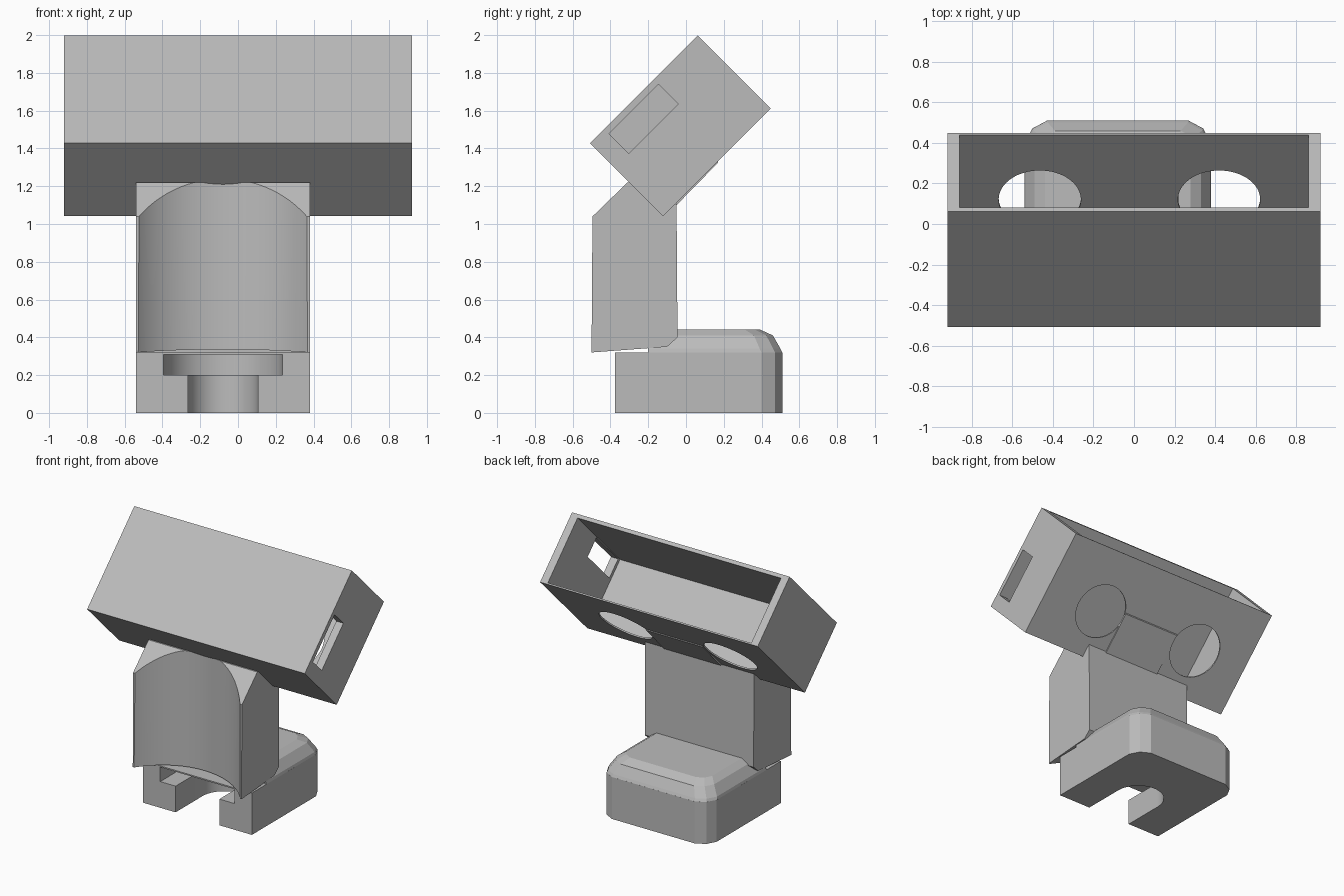
import bpy
import bmesh
from math import sin, cos, pi, radians
from mathutils import Matrix, Vector

default = bpy.data.objects.get("Cube")
if default:
    bpy.data.objects.remove(default, do_unlink=True)

grey = bpy.data.materials.new("plain grey")
grey.use_nodes = True
grey.diffuse_color = (0.5, 0.5, 0.5, 1)
for node in grey.node_tree.nodes:
    if node.type == "BSDF_PRINCIPLED":
        node.inputs["Base Color"].default_value = (0.5, 0.5, 0.5, 1)


def loft(name, rings, matrix=Matrix()):
    """Skin a stack of closed rings and cap both ends."""
    bm = bmesh.new()
    rows = [[bm.verts.new(p) for p in ring] for ring in rings]
    n = len(rows[0])
    for a, b in zip(rows, rows[1:]):
        for i in range(n):
            j = (i + 1) % n
            bm.faces.new((a[i], a[j], b[j], b[i]))
    bm.faces.new(rows[0][::-1])
    bm.faces.new(rows[-1])
    bmesh.ops.recalc_face_normals(bm, faces=bm.faces)
    mesh = bpy.data.meshes.new(name)
    bm.to_mesh(mesh)
    bm.free()
    mesh.transform(matrix)
    mesh.materials.append(grey)
    ob = bpy.data.objects.new(name, mesh)
    bpy.context.collection.objects.link(ob)
    return ob


def prism(name, plan, z0, z1, matrix=Matrix()):
    return loft(name, [[(x, y, z) for x, y in plan] for z in (z0, z1)], matrix)


def box(name, xs, ys, zs, matrix=Matrix()):
    plan = [(xs[0], ys[0]), (xs[1], ys[0]), (xs[1], ys[1]), (xs[0], ys[1])]
    return prism(name, plan, zs[0], zs[1], matrix)


def extrude_x(name, profile, x0, x1):
    return loft(name, [[(x, y, z) for y, z in profile] for x in (x0, x1)])


def circle(cx, cy, r, n=64):
    return [(cx + r * cos(2 * pi * i / n), cy + r * sin(2 * pi * i / n))
            for i in range(n)]


def carve(ob, cutters):
    """Subtract the cutters, then delete them."""
    for cutter in cutters:
        cutter.hide_render = True
        mod = ob.modifiers.new("cut", "BOOLEAN")
        mod.operation = "DIFFERENCE"
        mod.solver = "EXACT"
        mod.object = cutter
    bpy.context.view_layer.update()
    graph = bpy.context.evaluated_depsgraph_get()
    mesh = bpy.data.meshes.new_from_object(ob.evaluated_get(graph))
    ob.modifiers.clear()
    ob.data = mesh
    for cutter in cutters:
        bpy.data.objects.remove(cutter, do_unlink=True)
    bpy.ops.object.select_all(action="DESELECT")
    ob.select_set(True)
    bpy.context.view_layer.objects.active = ob
    bpy.ops.object.shade_smooth_by_angle(angle=radians(25))


LEFT, RIGHT, MID = 0.38, -0.54, -0.08

# Tilted open case with a side slot and two round holes in its rear wall
tilt = Matrix.Translation((0, -0.03, 1.52)) @ Matrix.Rotation(radians(45), 4, "X")
case = box("tilted_case", (-0.92, 0.92), (-0.403, 0.403), (-0.273, 0.273), tilt)
cuts = [
    box("case_hollow", (-0.86, 0.86), (-0.323, 0.6), (-0.262, 0.245), tilt),
    box("slot_cutter", (0.8, 1.0), (-0.297, 0.073), (0.089, 0.238), tilt),
]
for hole_x in (-0.465, 0.42):
    cuts.append(prism("hole_cutter", circle(hole_x, -0.049, 0.203),
                      -0.35, -0.2, tilt))
carve(case, cuts)

# Upright support with a sloped top and a concave front
body_profile = [(-0.5, 0.32), (-0.495, 1.04), (-0.31, 1.22), (-0.27, 1.22),
                (-0.08, 1.085), (-0.05, 1.11), (-0.045, 0.4), (-0.1, 0.35)]
body = extrude_x("upright_support", body_profile, RIGHT, LEFT)
carve(body, [prism("front_hollow", circle(MID, -0.874, 0.584, 96), 0.1, 1.6)])

# Thin lip running up the rear wall between the holes
extrude_x("rear_lip", [(-0.05, 1.1), (0.17, 1.325), (0.17, 1.337), (-0.05, 1.117)],
          -0.26, 0.22)


# Base block with bevelled rear corners
def base_plan(inset, front, back, corner):
    l, r = LEFT - inset, RIGHT + inset
    return [(r, front), (l, front), (l, back - corner), (l - corner * 0.35, back - corner * 0.35),
            (l - corner, back), (r + corner, back),
            (r + corner * 0.35, back - corner * 0.35), (r, back - corner)]


base = prism("base_block", base_plan(0, -0.375, 0.51, 0.11), 0, 0.32)


def keyhole(radius, end_y):
    arc = [(MID + radius * cos(pi * i / 24), end_y + radius * sin(pi * i / 24))
           for i in range(25)]
    return [(MID - radius, -0.6), (MID + radius, -0.6)] + arc


# Stepped slot opening to the front: narrow below, wide above
carve(base, [prism("narrow_slot", keyhole(0.185, -0.05), -0.1, 0.25),
             prism("wide_slot", keyhole(0.315, -0.06), 0.2, 0.31)])

# Bevelled cushion on the rear of the base
levels = [(0, 0.51, 0.11, 0.319), (0.005, 0.5, 0.11, 0.34),
          (0.05, 0.46, 0.1, 0.41), (0.1, 0.39, 0.08, 0.442)]
loft("rear_cushion", [[(x, y, z) for x, y in base_plan(inset, -0.2, back, corner)]
                      for inset, back, corner, z in levels])
